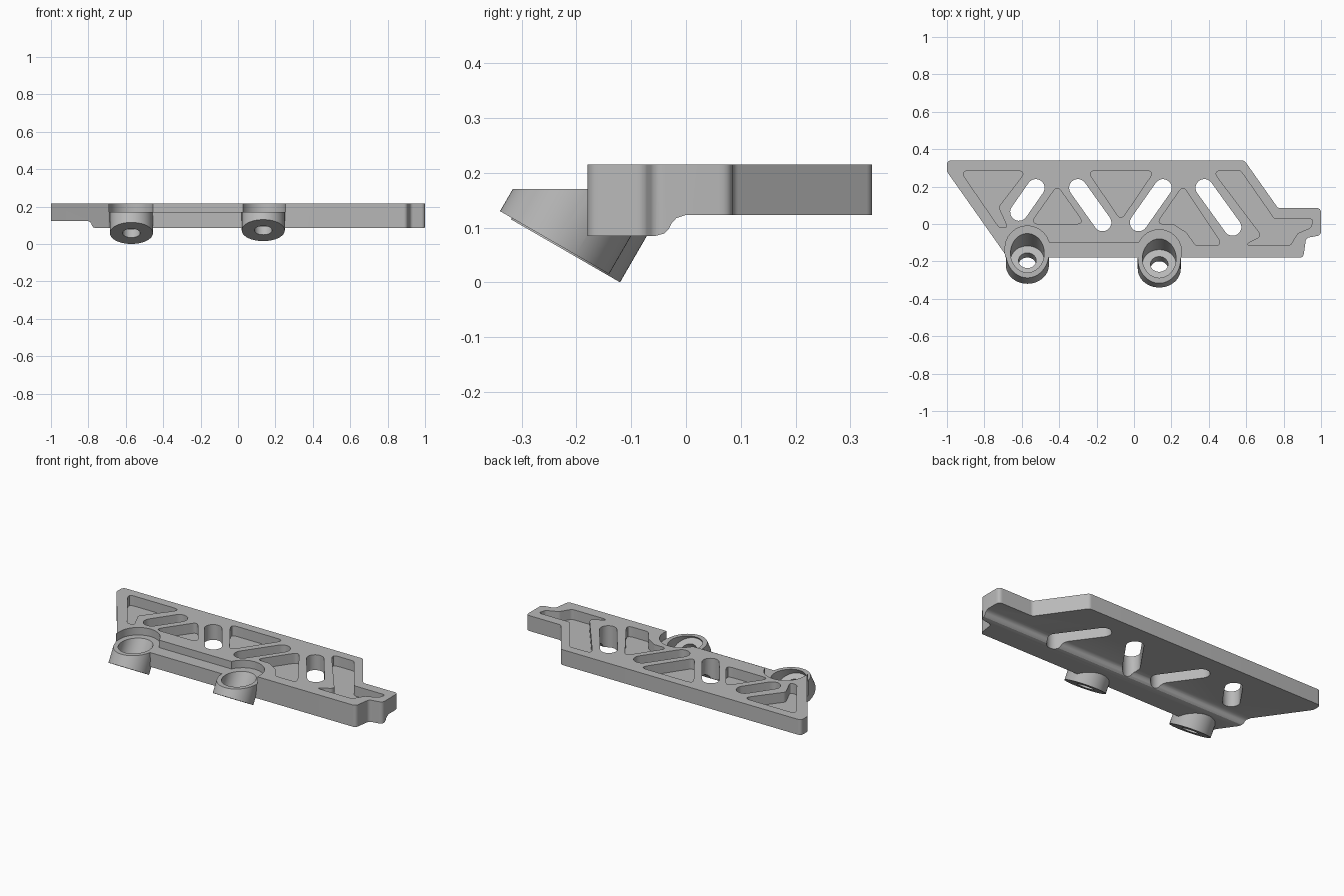
import bpy, bmesh, math
from mathutils import Vector, Matrix

cube = bpy.data.objects.get("Cube")
if cube:
    bpy.data.objects.remove(cube)

grey = bpy.data.materials.new("machined grey")
grey.use_nodes = True
grey.diffuse_color = (0.48, 0.48, 0.48, 1)
grey.node_tree.nodes["Principled BSDF"].inputs["Base Color"].default_value = (0.48, 0.48, 0.48, 1)

TOP, FLOOR, LEDGE, STEP, BASE = 0.215, 0.155, 0.17, 0.123, 0.085


def finish(name, bm):
    bmesh.ops.recalc_face_normals(bm, faces=bm.faces)
    mesh = bpy.data.meshes.new(name)
    bm.to_mesh(mesh)
    bm.free()
    mesh.materials.append(grey)
    obj = bpy.data.objects.new(name, mesh)
    bpy.context.collection.objects.link(obj)
    return obj


def rounded(points, r, steps=6):
    """Round every corner of a polygon."""
    out, n = [], len(points)
    pts = [Vector(p) for p in points]
    for i, p in enumerate(pts):
        a, b = pts[i - 1] - p, pts[(i + 1) % n] - p
        half = a.angle(b) / 2
        d = min(r / math.tan(half), 0.45 * a.length, 0.45 * b.length)
        p0, p1 = p + a.normalized() * d, p + b.normalized() * d
        for k in range(steps + 1):
            t = k / steps
            out.append((1 - t) ** 2 * p0 + 2 * t * (1 - t) * p + t * t * p1)
    return out


def prism(name, pts, lo, hi, along_x=False):
    """Extrude a flat profile along z, or a y-z profile along x."""
    bm = bmesh.new()
    place = (lambda p, h: (h, p[0], p[1])) if along_x else (lambda p, h: (p[0], p[1], h))
    face = bm.faces.new([bm.verts.new(place(p, lo)) for p in pts])
    new = bmesh.ops.extrude_face_region(bm, geom=[face])["geom"]
    shift = Vector(place((0, 0), hi - lo))
    bmesh.ops.translate(bm, vec=shift, verts=[v for v in new if isinstance(v, bmesh.types.BMVert)])
    return finish(name, bm)


def tilted_cylinder(name, centre, r, t0, t1):
    """Cylinder on the boss axis, which leans back by 30 degrees."""
    bm = bmesh.new()
    lean = Matrix.Rotation(math.radians(-30), 4, "X")
    mat = Matrix.Translation(centre) @ lean @ Matrix.Translation((0, 0, (t0 + t1) / 2))
    bmesh.ops.create_cone(bm, cap_ends=True, segments=64, radius1=r, radius2=r,
                          depth=t1 - t0, matrix=mat)
    return finish(name, bm)


def combine(target, tool, operation="DIFFERENCE"):
    mod = target.modifiers.new(tool.name, "BOOLEAN")
    mod.operation, mod.solver, mod.object = operation, "EXACT", tool
    bpy.context.view_layer.objects.active = target
    bpy.ops.object.modifier_apply(modifier=mod.name)
    bpy.data.objects.remove(tool)


def capsule(a, b, r):
    a, b = Vector(a), Vector(b)
    ang = math.atan2(b.y - a.y, b.x - a.x)
    out = []
    for c, start in ((b, ang - math.pi / 2), (a, ang + math.pi / 2)):
        for k in range(13):
            t = start + math.pi * k / 12
            out.append(c + Vector((math.cos(t), math.sin(t))) * r)
    return out


def box(x0, x1, y0, y1):
    return [(x0, y0), (x1, y0), (x1, y1), (x0, y1)]


# Plate outline
outline = [(-1, 0.34), (0.59, 0.34), (0.77, 0.085), (1, 0.085), (1, -0.06),
           (0.92, -0.075), (0.905, -0.18), (-0.69, -0.18), (-0.69, -0.16), (-1, 0.28)]
plate = prism("slotted_plate", rounded(outline, 0.025), BASE, TOP)

# Thinner rear underside with a curved step
step = [(-0.06, 0.0), (-0.06, 0.08), (-0.055, BASE), (-0.04, 0.089), (-0.031, 0.098),
        (-0.026, 0.108), (-0.018, 0.117), (0, STEP), (0.5, STEP), (0.5, 0)]
combine(plate, prism("step_cutter", step, -1.2, 1.2, along_x=True))

# Blind pockets
pockets = [
    [(-0.93, 0.285), (-0.575, 0.285), (-0.725, 0.09), (-0.675, -0.02), (-0.72, -0.02)],
    [(-0.41, 0.205), (-0.265, 0), (-0.555, 0)],
    [(-0.25, 0.285), (0.11, 0.285), (-0.07, 0.02)],
    [(0.262, 0.205), (0.475, -0.115), (0.33, -0.115), (0.28, -0.045), (0.21, 0), (0.12, 0)],
    [(0.42, 0.285), (0.57, 0.285), (0.75, 0.027), (0.96, 0.027), (0.945, -0.02),
     (0.875, -0.05), (0.835, -0.115), (0.585, -0.115), (0.685, -0.065)],
]
for pts in pockets:
    combine(plate, prism("pocket_cutter", rounded(pts, 0.025), FLOOR, 0.4))

# Through slots
slots = [((-0.525, 0.193), (-0.615, 0.064)), ((-0.3, 0.193), (-0.168, 0.008)),
         ((0.155, 0.193), (0.025, 0.008)), ((0.376, 0.193), (0.527, -0.016))]
for a, b in slots:
    combine(plate, prism("slot_cutter", capsule(a, b, 0.047), -0.1, 0.4))

# Tilted bosses joined to the plate
bosses = [Vector((-0.57, -0.22, 0.0575)), Vector((0.135, -0.24, 0.0725))]
for c in bosses:
    boss = tilted_cylinder("boss", c, 0.115, 0, 0.4)
    combine(boss, prism("trim_cutter", box(-1.5, 1.5, -1, 1), LEDGE + 0.01, 0.8))
    combine(plate, boss, "UNION")

# Lowered front ledge with round clearance behind each boss
combine(plate, prism("ledge_cutter", box(bosses[0].x, bosses[1].x, -0.5, -0.1), LEDGE, 0.4))
for c in bosses:
    arch = capsule((c.x, -0.6), (c.x, c.y + 0.09), 0.12)
    combine(plate, prism("clearance_cutter", arch, LEDGE, 0.4))

# Counterbore and bolt hole in each boss
for c in bosses:
    combine(plate, tilted_cylinder("counterbore", c, 0.09, 0.05, 0.3))
    combine(plate, tilted_cylinder("bolt_hole", c, 0.047, -0.1, 0.2))

bpy.ops.object.select_all(action="DESELECT")
plate.select_set(True)
bpy.context.view_layer.objects.active = plate
bpy.ops.object.shade_smooth_by_angle(angle=math.radians(30))
